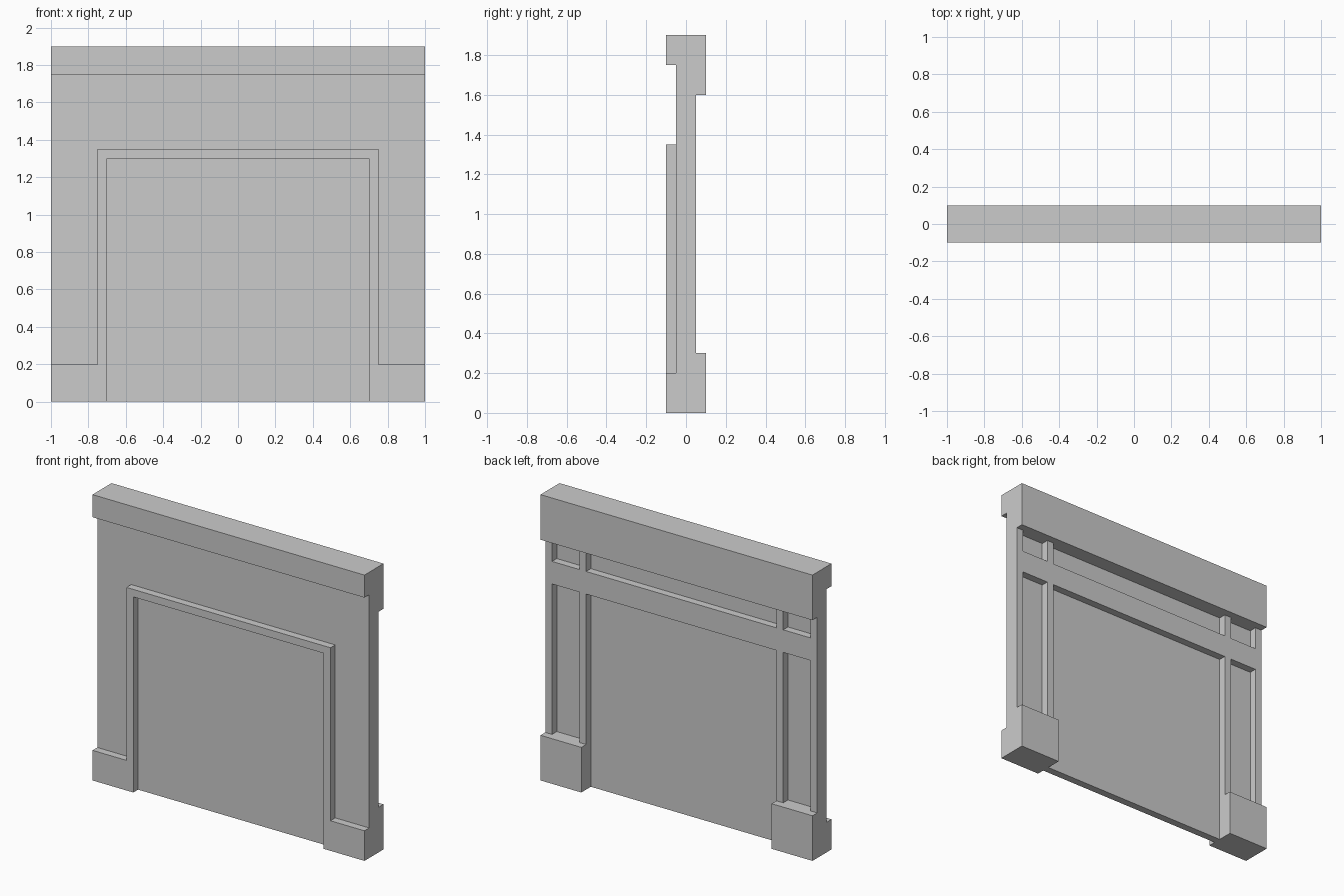
import bpy, bmesh

if "Cube" in bpy.data.objects:
    bpy.data.objects.remove(bpy.data.objects["Cube"])


def prism(name, outline, to_3d, a, b):
    """Extrude a closed 2D outline from depth a to depth b."""
    bm = bmesh.new()
    face = bm.faces.new([bm.verts.new(to_3d(u, v, a)) for u, v in outline])
    ext = bmesh.ops.extrude_face_region(bm, geom=[face])
    shift = [q - p for p, q in zip(to_3d(0, 0, a), to_3d(0, 0, b))]
    bmesh.ops.translate(bm, vec=shift,
                        verts=[g for g in ext["geom"] if isinstance(g, bmesh.types.BMVert)])
    bmesh.ops.recalc_face_normals(bm, faces=bm.faces)
    mesh = bpy.data.meshes.new(name)
    bm.to_mesh(mesh)
    bm.free()
    ob = bpy.data.objects.new(name, mesh)
    bpy.context.collection.objects.link(ob)
    return ob


def facade(name, outline, y0, y1):      # outline in (x, z)
    return prism(name, outline, lambda x, z, y: (x, y, z), y0, y1)


def beam(name, profile, x0, x1):        # profile in (y, z)
    return prism(name, profile, lambda y, z, x: (x, y, z), x0, x1)


def rect(x0, x1, z0, z1):
    return [(x0, z0), (x1, z0), (x1, z1), (x0, z1)]


def mirror(ob):
    ob.modifiers.new("mirror_x", "MIRROR").use_mirror_merge = False


# Wall sheet with the central door panel reaching the floor
facade("wall_panel", [(-1, .3), (-.7, .3), (-.7, 0), (.7, 0), (.7, .3), (1, .3),
                      (1, 1.6), (-1, 1.6)], -.05, 0)

# Raised door casing on the front
facade("door_casing", [(-.75, .2), (-.7, .2), (-.7, 1.3), (.7, 1.3), (.7, .2), (.75, .2),
                       (.75, 1.35), (-.75, 1.35)], -.1, -.05)

# Header beam, deeper at the back
beam("header", [(-.1, 1.9), (-.1, 1.75), (-.05, 1.75), (-.05, 1.6), (.1, 1.6), (.1, 1.9)], -1, 1)

# Plinth blocks, taller at the back
mirror(beam("plinth", [(-.1, 0), (.1, 0), (.1, .3), (-.05, .3), (-.05, .2), (-.1, .2)], .7, 1))

# Back framing: horizontal rail and vertical stiles
facade("back_rail", rect(-.95, .95, 1.3, 1.45), 0, .05)
mirror(facade("outer_stile", rect(.95, 1, .3, 1.6), 0, .05))
mirror(facade("inner_stile_lower", rect(.7, .75, .3, 1.3), 0, .05))
mirror(facade("inner_stile_upper", rect(.7, .75, 1.45, 1.6), 0, .05))
